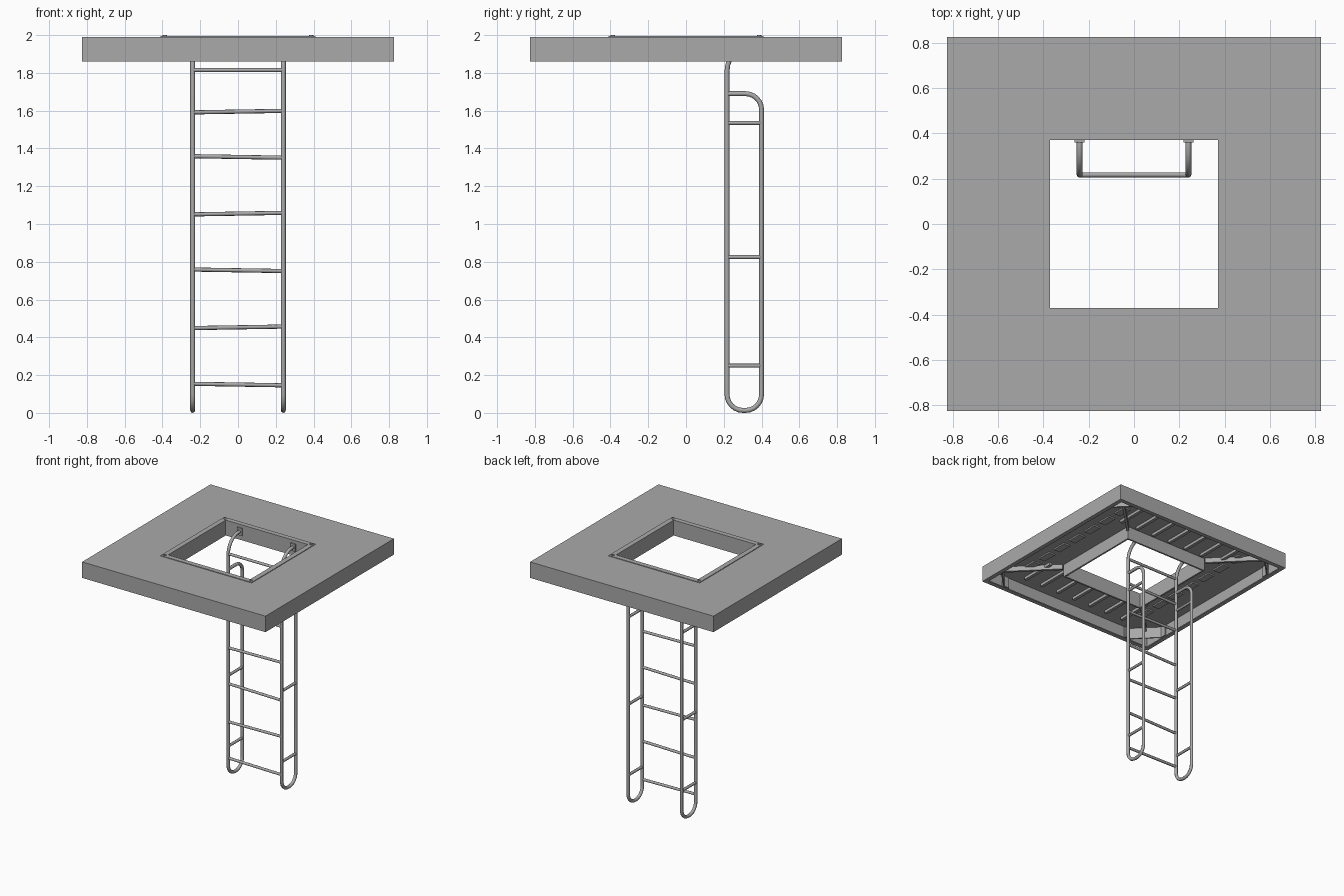
import bpy, bmesh, math
from mathutils import Vector, Matrix

cube = bpy.data.objects.get("Cube")
if cube:
    bpy.data.objects.remove(cube, do_unlink=True)

grey = bpy.data.materials.new("steel grey")
grey.use_nodes = True
colour = (0.4, 0.4, 0.4, 1)
grey.diffuse_color = colour
grey.node_tree.nodes["Principled BSDF"].inputs["Base Color"].default_value = colour


def finish(name, bm):
    bmesh.ops.recalc_face_normals(bm, faces=bm.faces)
    mesh = bpy.data.meshes.new(name)
    bm.to_mesh(mesh)
    bm.free()
    mesh.materials.append(grey)
    obj = bpy.data.objects.new(name, mesh)
    bpy.context.collection.objects.link(obj)
    return obj


def box(name, centre, size, turn=0):
    bm = bmesh.new()
    bmesh.ops.create_cube(bm, size=1)
    bmesh.ops.scale(bm, vec=size, verts=bm.verts)
    bmesh.ops.rotate(bm, matrix=Matrix.Rotation(turn, 3, 'Z'), verts=bm.verts)
    bmesh.ops.translate(bm, vec=centre, verts=bm.verts)
    return finish(name, bm)


def square_ring(name, outer, inner, low, high):
    """Flat square frame with a square opening."""
    bm = bmesh.new()
    corners = [(-1, -1), (1, -1), (1, 1), (-1, 1)]
    loops = [[bm.verts.new((x * r, y * r, z)) for x, y in corners]
             for r, z in ((outer, low), (outer, high), (inner, high), (inner, low))]
    for a, b in zip(loops, loops[1:] + loops[:1]):
        for i in range(4):
            j = (i + 1) % 4
            bm.faces.new((a[i], a[j], b[j], b[i]))
    return finish(name, bm)


def disc(name, centre, radius, depth):
    bm = bmesh.new()
    bmesh.ops.create_cone(bm, cap_ends=True, segments=12, radius1=radius,
                          radius2=radius, depth=depth)
    bmesh.ops.translate(bm, vec=centre, verts=bm.verts)
    return finish(name, bm)


def tube(name, points, radius):
    curve = bpy.data.curves.new(name, 'CURVE')
    curve.dimensions = '3D'
    curve.bevel_depth = radius
    curve.bevel_resolution = 2
    curve.use_fill_caps = True
    spline = curve.splines.new('POLY')
    spline.points.add(len(points) - 1)
    for p, co in zip(spline.points, points):
        p.co = (*co, 1)
    curve.materials.append(grey)
    obj = bpy.data.objects.new(name, curve)
    bpy.context.collection.objects.link(obj)
    bpy.ops.object.select_all(action='DESELECT')
    obj.select_set(True)
    bpy.context.view_layer.objects.active = obj
    bpy.ops.object.convert(target='MESH')
    bpy.ops.object.shade_smooth_by_angle(angle=math.radians(50))
    return obj


def rounded(path, steps=6):
    """Round the right-angled corners of a path of (point, radius)."""
    out = []
    for i, (p, r) in enumerate(path):
        p = Vector(p)
        if r == 0:
            out.append(p)
            continue
        a = (Vector(path[i - 1][0]) - p).normalized() * r
        b = (Vector(path[i + 1][0]) - p).normalized() * r
        for k in range(steps + 1):
            t = k / steps * math.pi / 2
            out.append(p + a * (1 - math.sin(t)) + b * (1 - math.cos(t)))
    return out


# Hollow platform: deck, skirt, bottom lip and the collar of the opening
square_ring("platform_deck", 0.825, 0.37, 1.975, 1.99)
square_ring("platform_skirt", 0.825, 0.81, 1.86, 1.98)
square_ring("skirt_lip", 0.825, 0.79, 1.86, 1.868)
square_ring("hatch_collar", 0.384, 0.37, 1.87, 1.98)
square_ring("hatch_rim", 0.41, 0.37, 1.988, 1.995)

# Corner bolts and braces under the deck
for sx in (-1, 1):
    for sy in (-1, 1):
        disc("rim_bolt", (sx * 0.387, sy * 0.387, 1.995), 0.012, 0.01)
        angle = math.atan2(sy, sx)
        box("corner_brace", (sx * 0.715, sy * 0.715, 1.925), (0.01, 0.25, 0.09), angle)
        box("diagonal_strut", (sx * 0.55, sy * 0.55, 1.955), (0.46, 0.02, 0.04), angle)
        box("brace_tab", (sx * 0.803, sy * 0.61, 1.925), (0.012, 0.06, 0.09))
        box("brace_tab", (sx * 0.61, sy * 0.803, 1.925), (0.06, 0.012, 0.09))

# Stiffening ribs under the deck
for s in (-1, 1):
    for i in range(-3, 4):
        box("deck_rib", (i * 0.16, s * 0.57, 1.965), (0.025, 0.3, 0.025))
        box("side_rib", (s * 0.57, i * 0.18, 1.97), (0.06, 0.12, 0.012))

# Ladder side frames: one bent tube each, with short ties and a wall plate
FRONT, REAR = 0.217, 0.4
for name, x in (("right", -0.24), ("left", 0.24)):
    path = [((x, 0.37, 1.94), 0), ((x, FRONT, 1.94), 0.13),
            ((x, FRONT, 0.013), 0.085), ((x, REAR, 0.013), 0.085),
            ((x, REAR, 1.69), 0.085), ((x, FRONT, 1.69), 0)]
    tube(name + "_ladder_frame", rounded(path), 0.013)
    for z in (0.25, 0.825, 1.535):
        tube(name + "_frame_tie", [(x, FRONT, z), (x, REAR, z)], 0.011)
    box(name + "_wall_plate", (x, 0.365, 1.94), (0.045, 0.012, 0.06))

# Rungs
for i, z in enumerate((0.15, 0.453, 0.755, 1.055, 1.355, 1.595, 1.815)):
    tilt = 0.004 * (1 if i % 2 else -1) if i < 6 else 0
    tube("ladder_rung", [(-0.24, FRONT, z - tilt), (0.24, FRONT, z + tilt)], 0.011)
